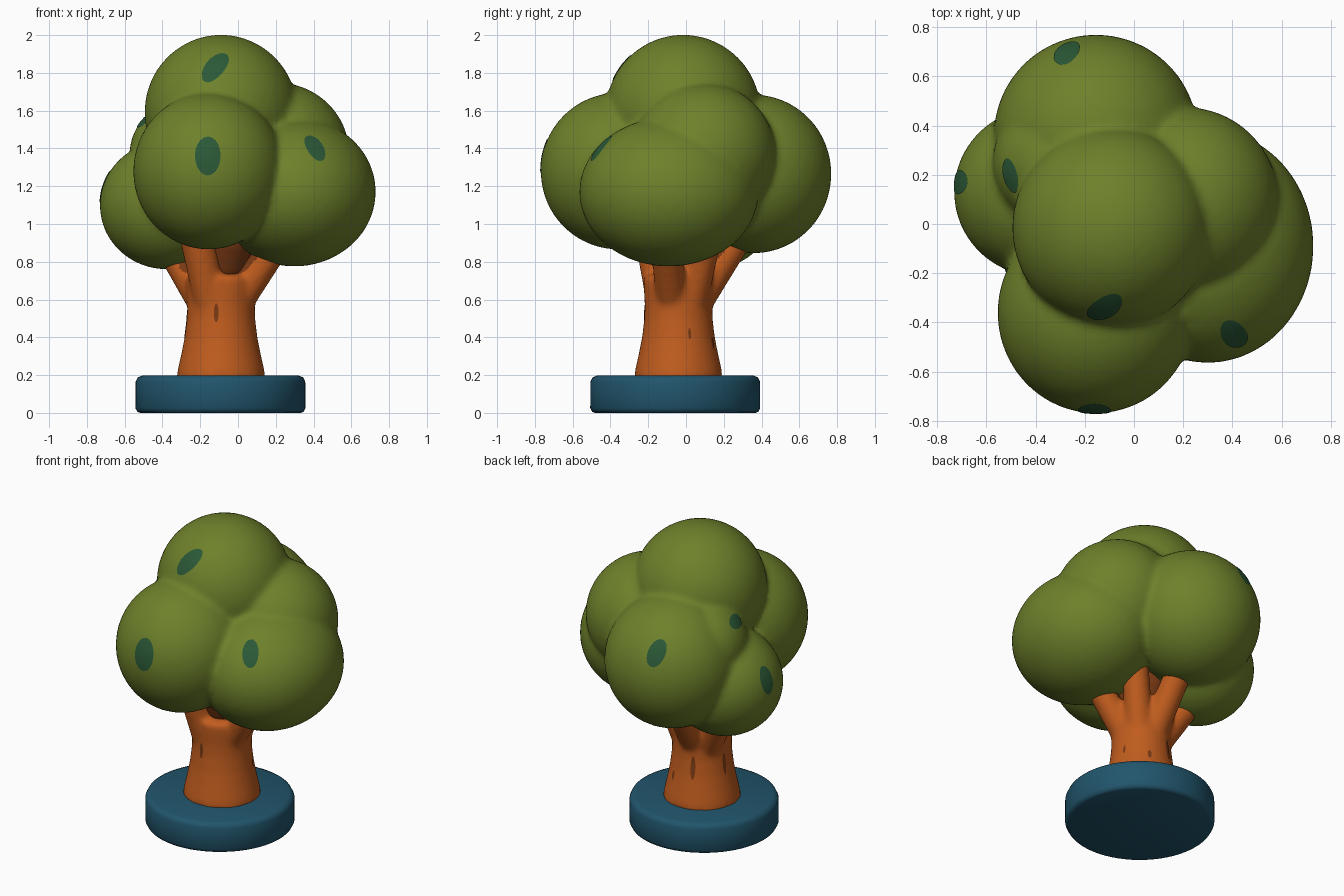
import bpy, bmesh, math
from mathutils import Vector, Matrix

if "Cube" in bpy.data.objects:
    bpy.data.objects.remove(bpy.data.objects["Cube"])


def material(name, rgb):
    m = bpy.data.materials.new(name)
    m.diffuse_color = (*rgb, 1)
    m.use_nodes = True
    m.node_tree.nodes["Principled BSDF"].inputs["Base Color"].default_value = m.diffuse_color
    return m


LEAF = material("leaf_green", (0.155, 0.22, 0.024))
SPOT = material("dark_leaf_spot", (0.024, 0.098, 0.038))
BARK = material("orange_bark", (0.53, 0.108, 0.013))
DARK = material("dark_bark", (0.2, 0.043, 0.007))
BLUE = material("base_blue", (0.015, 0.09, 0.148))


def make(name, bm, *mats):
    bmesh.ops.recalc_face_normals(bm, faces=bm.faces)
    me = bpy.data.meshes.new(name)
    bm.to_mesh(me)
    bm.free()
    ob = bpy.data.objects.new(name, me)
    bpy.context.collection.objects.link(ob)
    for m in mats:
        me.materials.append(m)
    me.shade_smooth()
    return ob


def fuse(ob, voxel, rounds):
    """Merge overlapping solids into one skin and soften the joins."""
    bpy.context.view_layer.objects.active = ob
    ob.select_set(True)
    r = ob.modifiers.new("fuse", 'REMESH')
    r.mode, r.voxel_size, r.use_smooth_shade = 'VOXEL', voxel, True
    s = ob.modifiers.new("soften", 'SMOOTH')
    s.factor, s.iterations = 0.5, rounds
    for m in ("fuse", "soften"):
        bpy.ops.object.modifier_apply(modifier=m)
    ob.select_set(False)


def lathe(bm, profile, centre, segs=48):
    """Closed solid of revolution from (radius, z) rings."""
    rings = [[bm.verts.new((centre[0] + r * math.cos(2 * math.pi * i / segs),
                            centre[1] + r * math.sin(2 * math.pi * i / segs), z))
              for i in range(segs)] for r, z in profile]
    for a, b in zip(rings, rings[1:]):
        for i in range(segs):
            j = (i + 1) % segs
            bm.faces.new((a[i], a[j], b[j], b[i]))
    bm.faces.new(rings[0][::-1])
    bm.faces.new(rings[-1])


def limb(bm, a, b, r1, r2):
    a, b = Vector(a), Vector(b)
    d = b - a
    mat = Matrix.Translation((a + b) / 2) @ d.to_track_quat('Z', 'Y').to_matrix().to_4x4()
    bmesh.ops.create_cone(bm, cap_ends=True, segments=24, radius1=r1, radius2=r2,
                          depth=d.length, matrix=mat)


def decal(name, target, point, n, half_w, half_h, tilt, mat, lift=0.004):
    """Thin oval plate laid on the target's surface, looking along -n."""
    p, n = Vector(point), Vector(n).normalized()
    side = Vector((0, 0, 1)).cross(n).normalized()
    up = n.cross(side)
    bm = bmesh.new()

    def drop(u, v):
        c, s = math.cos(tilt), math.sin(tilt)
        q = p + side * (u * c + v * s) + up * (v * c - u * s)
        hit, loc, nor, _ = target.ray_cast(q + n * 0.12, -n)
        return bm.verts.new((loc if hit else q) + n * lift)

    segs, steps = 20, 5
    mid = drop(0, 0)
    prev = None
    for k in range(1, steps + 1):
        ring = [drop(half_w * k / steps * math.cos(2 * math.pi * i / segs),
                     half_h * k / steps * math.sin(2 * math.pi * i / segs))
                for i in range(segs)]
        for i in range(segs):
            j = (i + 1) % segs
            if prev:
                bm.faces.new((prev[i], ring[i], ring[j], prev[j]))
            else:
                bm.faces.new((mid, ring[i], ring[j]))
        prev = ring
    me_ob = make(name, bm, mat)
    if me_ob.data.polygons[0].normal.dot(n) < 0:
        me_ob.data.flip_normals()
    return me_ob


# Round base with softened rims
bm = bmesh.new()
lathe(bm, [(0.425, 0.0), (0.44, 0.006), (0.45, 0.025), (0.449, 0.165),
           (0.438, 0.188), (0.415, 0.197)], (-0.093, -0.057), 64)
base = make("base", bm, BLUE)
bpy.context.view_layer.objects.active = base
base.select_set(True)
bpy.ops.object.shade_smooth_by_angle(angle=math.radians(50))
base.select_set(False)

# Trunk with five branches
AX = Vector((-0.09, -0.04, 0))
bm = bmesh.new()
lathe(bm, [(0.236, 0.18), (0.229, 0.23), (0.211, 0.31), (0.193, 0.4), (0.181, 0.5),
           (0.179, 0.58), (0.184, 0.66), (0.185, 0.72), (0.15, 0.735)], AX)
for a, b, r in [((-0.02, -0.07, 0.56), (0.27, -0.12, 1.0), 0.08),
                ((-0.16, 0.01, 0.54), (-0.41, 0.13, 0.96), 0.075),
                ((-0.13, -0.11, 0.50), (-0.24, -0.20, 1.05), 0.095),
                ((-0.10, 0.03, 0.54), (-0.13, 0.33, 1.02), 0.08),
                ((-0.03, 0.02, 0.54), (0.13, 0.15, 1.12), 0.08)]:
    limb(bm, a, b, 0.085, r)
trunk = make("trunk", bm, BARK, DARK)
fuse(trunk, 0.014, 14)
trunk.data.materials.clear()
for m in (BARK, DARK):
    trunk.data.materials.append(m)
# inner sides of the forks are dark
for f in trunk.data.polygons:
    out = f.center - AX
    out.z = 0
    inner = f.center.z > 0.66 and f.normal.dot(out.normalized()) < 0.05
    f.material_index = 1 if inner else 0

# Dark hollow filling the middle of the fork
bm = bmesh.new()
lathe(bm, [(0.10, 0.68), (0.13, 0.76), (0.17, 0.86), (0.21, 0.98)], AX, 32)
make("fork_hollow", bm, DARK)

# Foliage: overlapping balls fused into one crown
BALLS = {
    "top": ((-0.09, -0.015, 1.592), (0.405, 0.41, 0.41)),
    "front": ((-0.155, -0.36, 1.28), (0.40, 0.41, 0.415)),
    "right": ((0.30, -0.09, 1.17), (0.43, 0.475, 0.395)),
    "upper_right": ((0.21, 0.09, 1.37), (0.38, 0.385, 0.378)),
    "back": ((-0.155, 0.36, 1.265), (0.415, 0.41, 0.42)),
    "left": ((-0.38, 0.13, 1.10), (0.352, 0.345, 0.34)),
    "upper_left": ((-0.30, 0.25, 1.37), (0.275, 0.275, 0.275)),
}
bm = bmesh.new()
for c, r in BALLS.values():
    bmesh.ops.create_icosphere(bm, subdivisions=4, radius=1,
                               matrix=Matrix.Translation(c) @ Matrix.Diagonal((*r, 1)))
crown = make("foliage", bm, LEAF)
fuse(crown, 0.02, 3)

# Dark oval spots on the foliage
for i, (ball, p, w, h, tilt) in enumerate([
        ("top", (-0.12, -0.34, 1.83), 0.055, 0.105, 0.5),
        ("front", (-0.16, -0.75, 1.36), 0.068, 0.105, 0.0),
        ("right", (0.41, -0.46, 1.41), 0.05, 0.09, -0.2),
        ("back", (-0.27, 0.69, 1.46), 0.055, 0.09, 0.3),
        ("upper_left", (-0.485, 0.20, 1.53), 0.072, 0.045, 0.0),
        ("left", (-0.71, 0.17, 1.20), 0.05, 0.09, 0.0)]):
    decal(f"leaf_spot_{i + 1}", crown, p, Vector(p) - Vector(BALLS[ball][0]),
          w, h, tilt, SPOT)

# Slits in the bark: angle around the trunk, height, half width, half height
for i, (ang, z, w, h) in enumerate([(262, 0.53, 0.013, 0.05), (18, 0.42, 0.008, 0.03),
                                    (65, 0.37, 0.012, 0.03), (108, 0.455, 0.015, 0.075),
                                    (171, 0.46, 0.013, 0.07)]):
    n = Vector((math.cos(math.radians(ang)), math.sin(math.radians(ang)), 0))
    decal(f"bark_slit_{i + 1}", trunk, AX + n * 0.18 + Vector((0, 0, z)), n,
          w, h, 0, DARK, 0.003)
